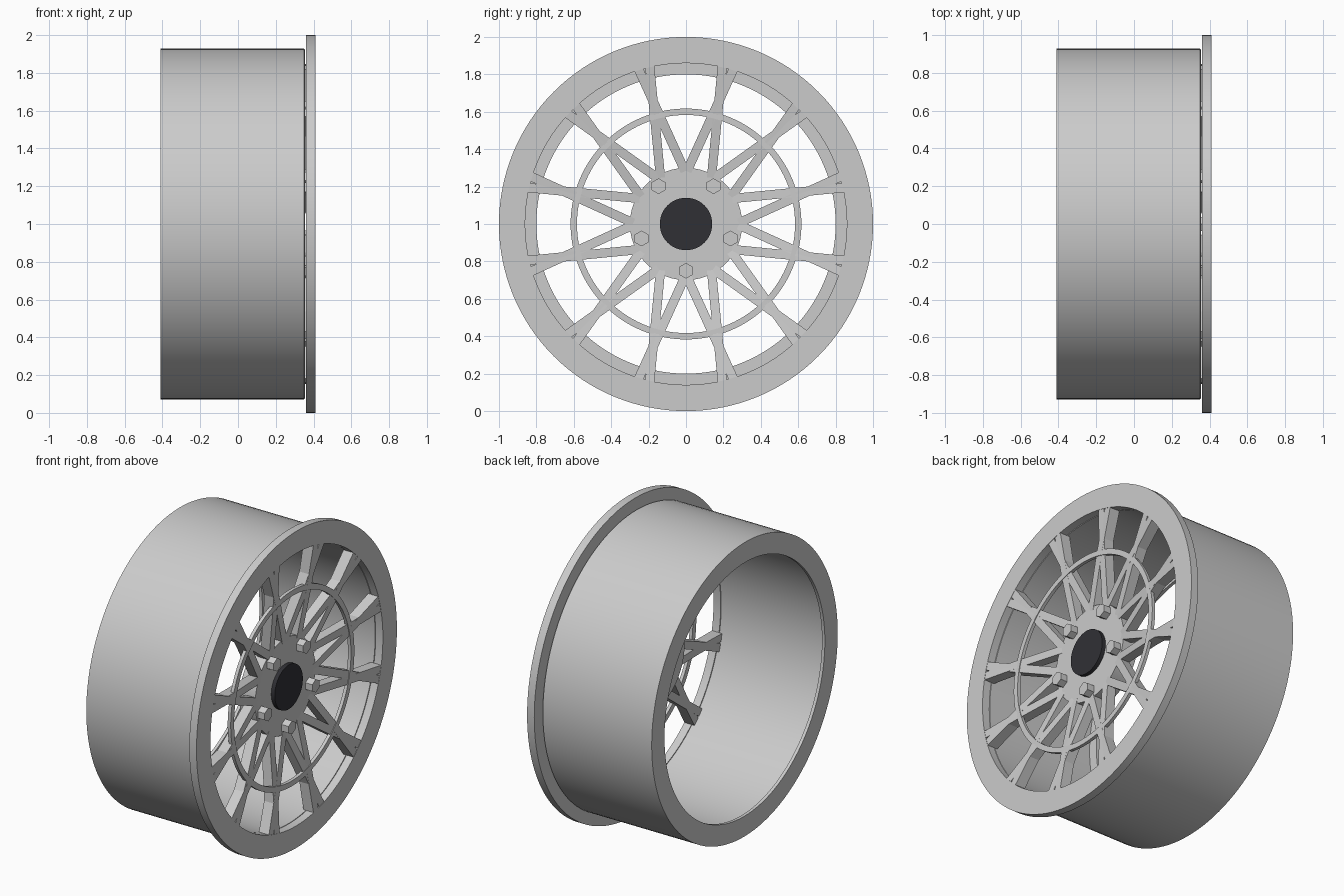
import bpy, bmesh, math
from mathutils import Vector

if "Cube" in bpy.data.objects:
    bpy.data.objects.remove(bpy.data.objects["Cube"])

CZ = 1.0  # height of the wheel axis (axis runs along x)


def make_object(name, bm, smooth=True):
    bmesh.ops.recalc_face_normals(bm, faces=bm.faces)
    me = bpy.data.meshes.new(name)
    bm.to_mesh(me)
    bm.free()
    ob = bpy.data.objects.new(name, me)
    ob.location.z = CZ
    bpy.context.collection.objects.link(ob)
    if smooth:
        bpy.ops.object.select_all(action='DESELECT')
        ob.select_set(True)
        bpy.context.view_layer.objects.active = ob
        bpy.ops.object.shade_smooth_by_angle(angle=math.radians(30))
    return ob


def ring(name, profile, segs=128):
    """Revolve a closed (x, radius) outline round the x axis."""
    bm = bmesh.new()
    loops = []
    for i in range(segs):
        a = 2 * math.pi * i / segs
        loops.append([bm.verts.new((x, r * math.cos(a), r * math.sin(a))) for x, r in profile])
    n = len(profile)
    for i in range(segs):
        p, q = loops[i], loops[(i + 1) % segs]
        for j in range(n):
            k = (j + 1) % n
            bm.faces.new((p[j], q[j], q[k], p[k]))
    return make_object(name, bm)


def add_prism(bm, x0, x1, r, sides, y=0, z=0, turn=0):
    """Capped prism along x, added to bm."""
    pts = [(y + r * math.cos(turn + 2 * math.pi * i / sides),
            z + r * math.sin(turn + 2 * math.pi * i / sides)) for i in range(sides)]
    back = [bm.verts.new((x0, *p)) for p in pts]
    front = [bm.verts.new((x1, *p)) for p in pts]
    bm.faces.new(back[::-1])
    bm.faces.new(front)
    for i in range(sides):
        j = (i + 1) % sides
        bm.faces.new((back[i], back[j], front[j], front[i]))


# Barrel with a thin inward lip at the back, outer flange and thin trim ring
ring("barrel", [(-0.41, 0.80), (-0.41, 0.928), (0.35, 0.928), (0.356, 0.92),
                (0.356, 0.86), (-0.39, 0.86), (-0.39, 0.80)])
ring("flange", [(0.36, 0.86), (0.36, 1.0), (0.41, 1.0), (0.41, 0.86)])
ring("trim_ring", [(0.36, 0.583), (0.36, 0.617), (0.381, 0.617), (0.381, 0.583)])

# Hub disc
bm = bmesh.new()
add_prism(bm, 0.22, 0.33, 0.30, 96)
make_object("hub", bm)

# Spokes: 12 pairs of bars crossing near the rim and dished towards the hub
HUB_R, CROSS_R, HALF_W = 0.27, 0.68, 0.0245
# stations along each bar: (distance from the crossing, front x, depth); None = hub end
STATIONS = [(None, 0.328, 0.06), (-0.08, 0.38, 0.065), (0.188, 0.409, 0.07)]
bm = bmesh.new()
for k in range(12):
    mid = math.radians(15 + 30 * k)
    cross = Vector((math.cos(mid), math.sin(mid))) * CROSS_R
    for s in (-1, 1):
        a = mid + s * math.radians(15)
        start = Vector((math.cos(a), math.sin(a))) * HUB_R
        d = (cross - start).normalized()
        side = Vector((-d.y, d.x)) * HALF_W
        loops = []
        for t, x, depth in STATIONS:
            p = start if t is None else cross + d * t
            loops.append([bm.verts.new((xx, q.x, q.y)) for xx, q in
                          ((x, p - side), (x, p + side), (x - depth, p + side), (x - depth, p - side))])
        bm.faces.new(loops[0])
        bm.faces.new(loops[-1][::-1])
        for u, v in zip(loops, loops[1:]):
            for j in range(4):
                n = (j + 1) % 4
                bm.faces.new((u[j], v[j], v[n], u[n]))
make_object("spokes", bm, smooth=False)

# Five hexagonal wheel bolts
bm = bmesh.new()
for k in range(5):
    a = math.radians(-90 + 72 * k)
    add_prism(bm, 0.30, 0.378, 0.042, 6, 0.25 * math.cos(a), 0.25 * math.sin(a), math.pi / 2)
make_object("wheel_bolts", bm, smooth=False)

# Dark centre cap
bm = bmesh.new()
add_prism(bm, 0.30, 0.355, 0.14, 64)
cap = make_object("centre_cap", bm)
mat = bpy.data.materials.new("dark_cap")
mat.diffuse_color = (0.03, 0.03, 0.036, 1)
mat.use_nodes = True
mat.node_tree.nodes["Principled BSDF"].inputs["Base Color"].default_value = mat.diffuse_color
cap.data.materials.append(mat)
